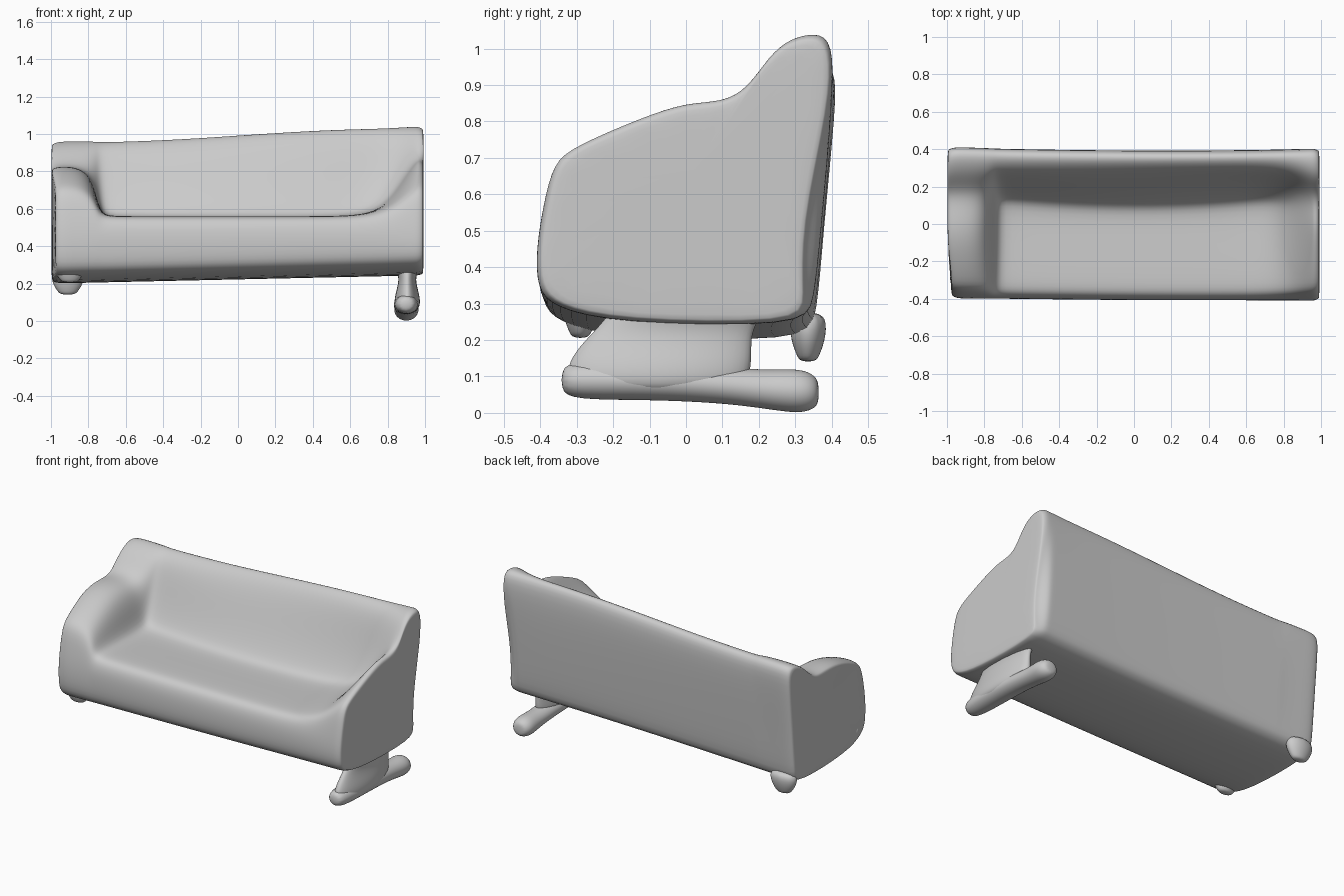
import bpy, bmesh, math

if "Cube" in bpy.data.objects:
    bpy.data.objects.remove(bpy.data.objects["Cube"])


def loft(name, rings):
    """Skin a list of equal-length point rings, cap both ends, smooth it."""
    bm = bmesh.new()
    loops = [[bm.verts.new(p) for p in ring] for ring in rings]
    n = len(loops[0])
    for a, b in zip(loops, loops[1:]):
        for i in range(n):
            j = (i + 1) % n
            bm.faces.new((a[i], a[j], b[j], b[i]))
    bm.faces.new(loops[0])
    bm.faces.new(loops[-1])
    bmesh.ops.recalc_face_normals(bm, faces=bm.faces)
    mesh = bpy.data.meshes.new(name)
    bm.to_mesh(mesh)
    bm.free()
    obj = bpy.data.objects.new(name, mesh)
    bpy.context.collection.objects.link(obj)
    mod = obj.modifiers.new("Smooth", 'SUBSURF')
    mod.levels = mod.render_levels = 2
    for p in mesh.polygons:
        p.use_smooth = True
    return obj


def oval(n=12):
    return [(math.cos(2 * math.pi * i / n), math.sin(2 * math.pi * i / n)) for i in range(n)]


# Side profiles (y, z): through the seat, and through an arm
seat = [(-.365, .27), (-.405, .32), (-.41, .44), (-.40, .51), (-.375, .553), (-.31, .562),
        (-.1, .555), (.06, .55), (.105, .585), (.175, .715), (.24, .86), (.295, .96),
        (.355, 1.005), (.397, .98), (.402, .85), (.372, .5), (.35, .28), (.32, .215), (-.2, .225)]
arm = [(-.365, .27), (-.41, .32), (-.412, .45), (-.39, .58), (-.365, .69), (-.31, .735),
       (-.12, .815), (0, .85), (.1, .85), (.17, .88), (.23, .955), (.285, .995),
       (.355, 1.01), (.402, .985), (.402, .85), (.368, .5), (.35, .28), (.32, .215), (-.2, .225)]
# The left arm dips more where it meets the back
left_dip = {7: .012, 8: .022, 9: .04, 10: .045, 11: .02}


def body_ring(x, w, scale=1.0):
    ring = []
    for i, ((ys, zs), (ya, za)) in enumerate(zip(seat, arm)):
        # Seat corners at the back are filled in towards the arms
        ys += {7: .04, 8: .04, 9: .03, 10: .015}.get(i, 0) * min(1, (x / .7) ** 2)
        y, z = ys + (ya - ys) * w, zs + (za - zs) * w
        if x < 0:
            z -= left_dip.get(i, 0) * w
        # The top rail and underside both rise towards the right
        z += (.04 * math.tanh(2 * x) - .003) * min(1, max(0, (z - .8) / .18))
        if z < .35:
            z += .022 * x
        px = x
        if 12 <= i <= 17:
            # Back bows in slightly, and is pinched at mid height on the right end
            y += .014 * x * x - .006 - .004 * x
            if x > .95 and i in (15, 16):
                y -= .05 if i == 15 else .02
        elif y < -.3:
            # Front is a little set back on the left
            y += -.012 * x if x < 0 else 0
            if x < -.9:
                px += .02
        ring.append((px, y * scale, .55 + (z - .55) * scale))
    return ring


# Upholstered body: (x, arm amount, end rounding)
stations = [(-1.0, .97, .93), (-.992, .98, .97), (-.96, 1, 1), (-.87, .99, 1), (-.80, .83, 1),
            (-.76, .5, 1), (-.73, .03, 1), (-.65, 0, 1), (-.3, 0, 1), (.1, 0, 1), (.45, 0, 1),
            (.65, .03, 1), (.76, .18, 1), (.83, .4, 1), (.89, .69, 1), (.93, .88, 1),
            (.965, 1, 1), (.988, .98, .975), (.993, .97, .94)]
loft("sofa_body", [body_ring(*s) for s in stations])

# Right foot: lengthwise runner (y, centre z, half height, half width)
runner = [(-.343, .09, .03, .03), (-.31, .09, .057, .065), (-.1, .088, .054, .072),
          (.1, .077, .052, .066), (.22, .064, .055, .062), (.31, .06, .065, .072),
          (.35, .058, .05, .055), (.365, .056, .03, .03)]
loft("right_foot_runner", [[(.9 + c * hx, y, z + s * hz) for c, s in oval()]
                           for y, z, hz, hx in runner])

# Right foot: upright web (z, front y, back y, half width)
web = [(.05, -.32, .16, .065), (.11, -.345, .19, .075), (.17, -.315, .19, .058),
       (.22, -.265, .19, .047), (.26, -.23, .21, .055), (.3, -.2, .23, .065)]
loft("right_foot_web", [[(.905 + c * hx, (y0 + y1) / 2 + s * (y1 - y0) / 2, z) for c, s in oval()]
                        for z, y0, y1, hx in web])

# Short left corner stubs: centre x, y, bottom z
for name, x, y, z0 in (("left_back_stub", -.91, .335, .14), ("left_front_stub", -.9, -.29, .205)):
    levels = [(z0, .03), (z0 + .02, .045), (z0 + .07, .07), (z0 + .14, .07)]
    loft(name, [[(x + c * r * 1.3, y + s * r * .75, z) for c, s in oval()] for z, r in levels])
